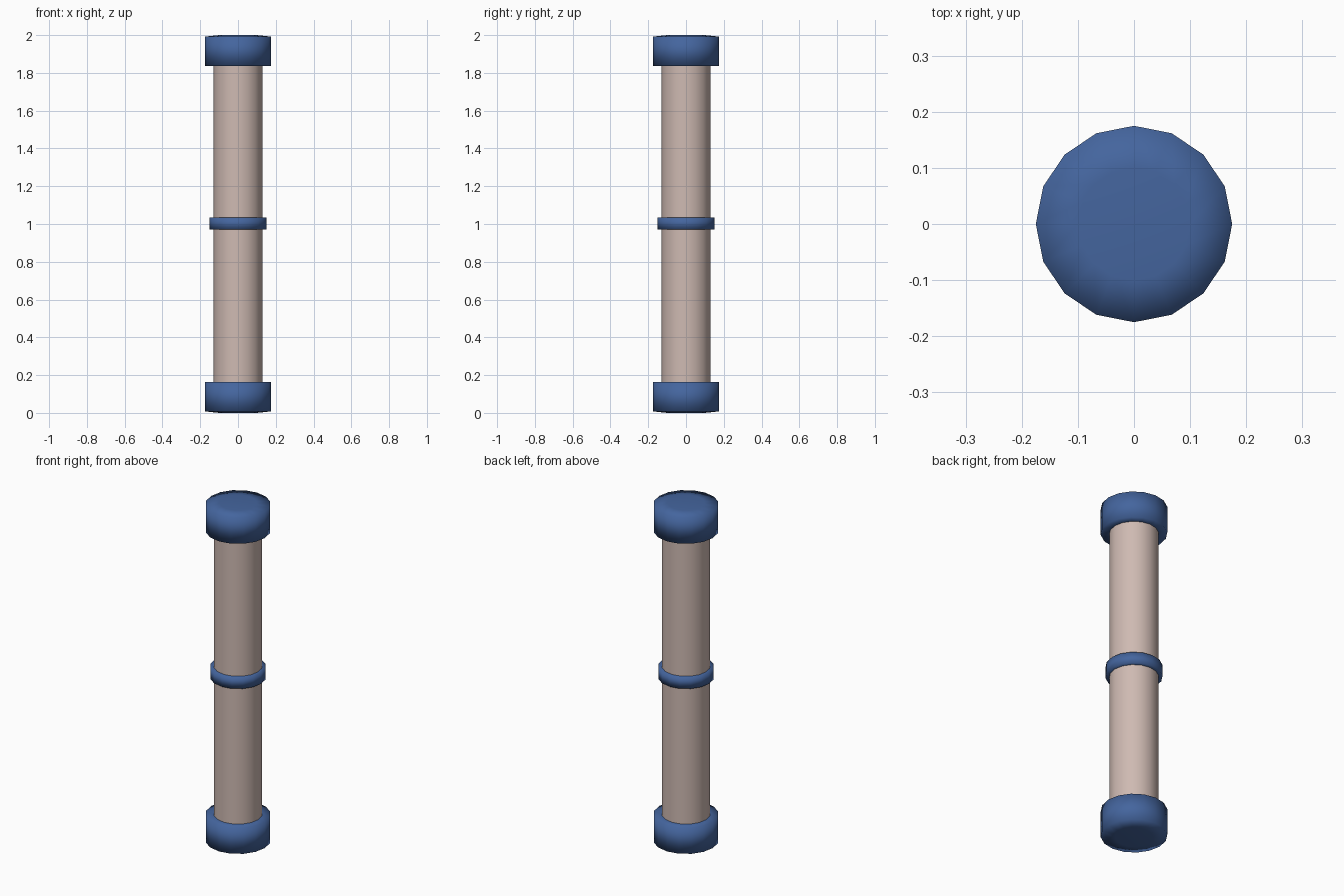
import bpy, bmesh, math

cube = bpy.data.objects.get("Cube")
if cube:
    bpy.data.objects.remove(cube, do_unlink=True)

SIDES = 16


def material(name, rgb):
    mat = bpy.data.materials.new(name)
    mat.use_nodes = True
    color = (*rgb, 1.0)
    mat.diffuse_color = color
    mat.node_tree.nodes["Principled BSDF"].inputs["Base Color"].default_value = color
    return mat


def lathe(name, profile, mat):
    """Revolve (radius, height) points around z; zero-radius points become poles."""
    bm = bmesh.new()
    rings = []
    for r, z in profile:
        count = SIDES if r else 1
        angles = [2 * math.pi * i / SIDES for i in range(count)]
        rings.append([bm.verts.new((r * math.cos(a), r * math.sin(a), z)) for a in angles])
    for a, b in zip(rings, rings[1:]):
        for i in range(SIDES):
            j = (i + 1) % SIDES
            corners = [a[i % len(a)], a[j % len(a)], b[j % len(b)], b[i % len(b)]]
            bm.faces.new(list(dict.fromkeys(corners)))
    bmesh.ops.recalc_face_normals(bm, faces=bm.faces)
    for face in bm.faces:
        face.smooth = True
    mesh = bpy.data.meshes.new(name)
    bm.to_mesh(mesh)
    bm.free()
    mesh.materials.append(mat)
    obj = bpy.data.objects.new(name, mesh)
    bpy.context.collection.objects.link(obj)
    return obj


blue = material("cap_blue", (0.058, 0.13, 0.342))
beige = material("tube_beige", (0.62, 0.49, 0.445))

# Long shaft, its ends hidden inside the caps
lathe("tube", [(0.13, 0.1), (0.13, 1.9)], beige)

# Collar around the middle
lathe("middle_ring", [(0.12, 0.97), (0.15, 0.97), (0.15, 1.035), (0.12, 1.035)], blue)

# Slightly domed end caps, the lower one a mirror of the upper
cap = [(0, 2.0), (0.1, 2.0), (0.175, 1.992), (0.175, 1.837), (0.12, 1.837)]
lathe("top_cap", cap, blue)
lathe("bottom_cap", [(r, 2.0 - z) for r, z in cap], blue)
